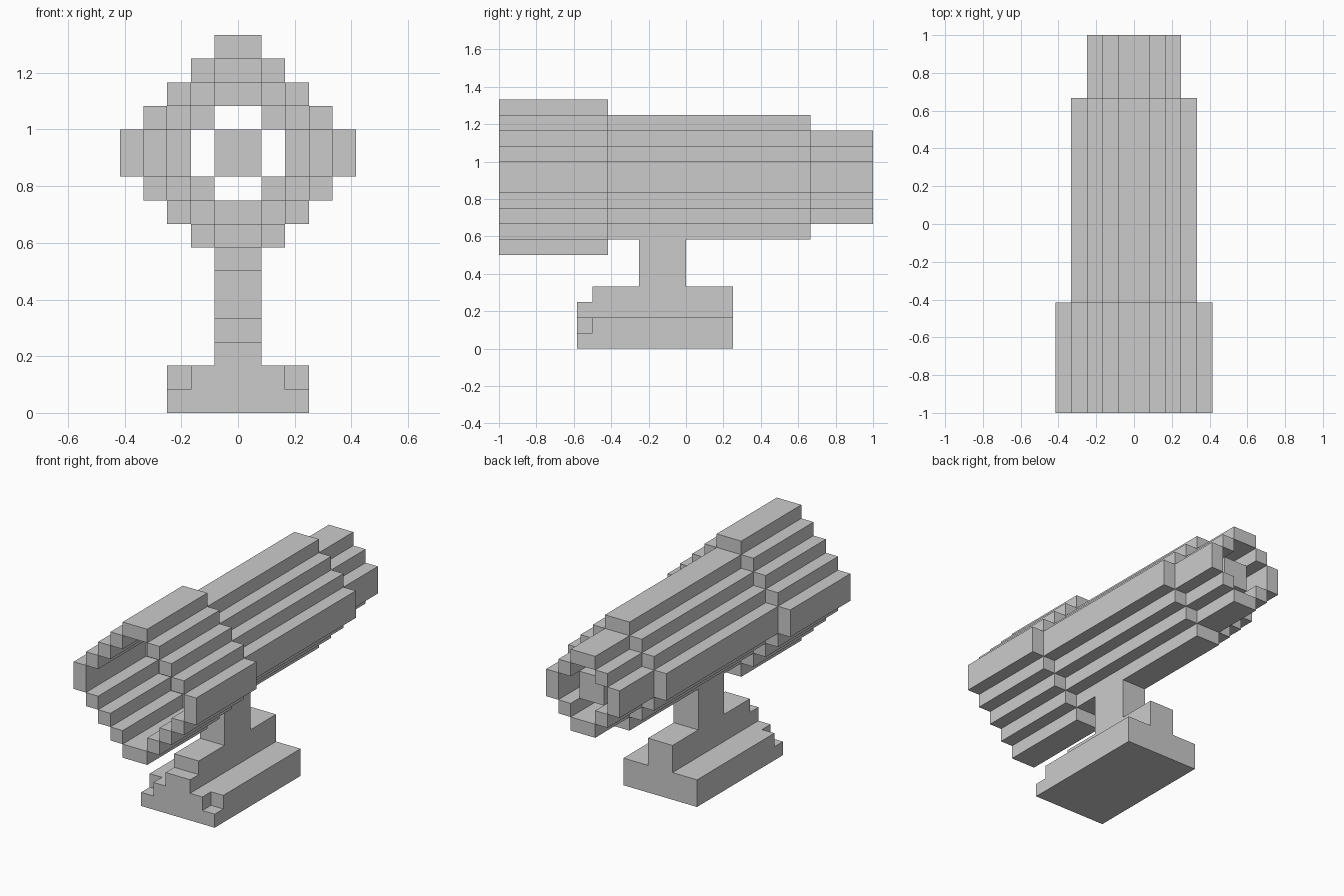
import bpy, bmesh

if "Cube" in bpy.data.objects:
    bpy.data.objects.remove(bpy.data.objects["Cube"])

U = 1 / 12  # one grid cell
AXIS_Z = 11  # height of the tube axis, in cells


def blocks(name, boxes):
    """One object made of boxes (x0, x1, y0, y1, z0, z1) given in cells."""
    bm = bmesh.new()
    for x0, x1, y0, y1, z0, z1 in boxes:
        verts = bmesh.ops.create_cube(bm, size=1)["verts"]
        for v in verts:
            v.co = ((x1 if v.co.x > 0 else x0) * U,
                    (y1 if v.co.y > 0 else y0) * U,
                    (z1 if v.co.z > 0 else z0) * U)
    mesh = bpy.data.meshes.new(name)
    bm.to_mesh(mesh)
    bm.free()
    ob = bpy.data.objects.new(name, mesh)
    bpy.context.collection.objects.link(ob)
    return ob


def prism(name, outline, axis, a, b):
    """Extrude an outline (in cells) along y (xz outline) or x (yz outline)."""
    bm = bmesh.new()
    put = (lambda p: (p[0] * U, a * U, p[1] * U)) if axis == "y" else \
          (lambda p: (a * U, p[0] * U, p[1] * U))
    face = bm.faces.new([bm.verts.new(put(p)) for p in outline])
    new = bmesh.ops.extrude_face_region(bm, geom=[face])["geom"]
    for v in new:
        if isinstance(v, bmesh.types.BMVert):
            setattr(v.co, axis, b * U)
    bmesh.ops.recalc_face_normals(bm, faces=bm.faces)
    mesh = bpy.data.meshes.new(name)
    bm.to_mesh(mesh)
    bm.free()
    ob = bpy.data.objects.new(name, mesh)
    bpy.context.collection.objects.link(ob)
    return ob


def stepped_tube(name, r, y0, y1):
    """Hollow stepped ring, one cell thick, reaching r cells from the axis."""
    boxes = []
    for s in (-1, 1):
        # wide plates at top/bottom and at the sides
        zs = sorted((AXIS_Z + s * r, AXIS_Z + s * (r - 1)))
        boxes.append((-1, 1, y0, y1, *zs))
        xs = sorted((s * r, s * (r - 1)))
        boxes.append((*xs, y0, y1, AXIS_Z - 1, AXIS_Z + 1))
        # diagonal steps in between
        for i in range(1, r - 1):
            xs = sorted((s * i, s * (i + 1)))
            for t in (-1, 1):
                zs = sorted((AXIS_Z + t * (r - i), AXIS_Z + t * (r - i - 1)))
                boxes.append((*xs, y0, y1, *zs))
    return blocks(name, boxes)


# Telescoping tube, widest at the front
stepped_tube("front_tube", 5, -12, -5)
stepped_tube("middle_tube", 4, -5, 8)
stepped_tube("rear_tube", 3, 8, 12)

# Small core held inside the rear tube
blocks("eyepiece_core", [(-1, 1, 8, 11, AXIS_Z - 1, AXIS_Z + 1)])

# Central spine: stepped foot rising into the post
prism("post", [(-7, 2), (3, 2), (3, 4), (0, 4), (0, 7), (-3, 7), (-3, 4),
               (-6, 4), (-6, 3), (-7, 3)], "x", -1, 1)

# Base slab with notched front top corners
blocks("base", [(-3, 3, -7, 3, 0, 1), (-3, 3, -6, 3, 1, 2), (-2, 2, -7, -6, 1, 2)])
